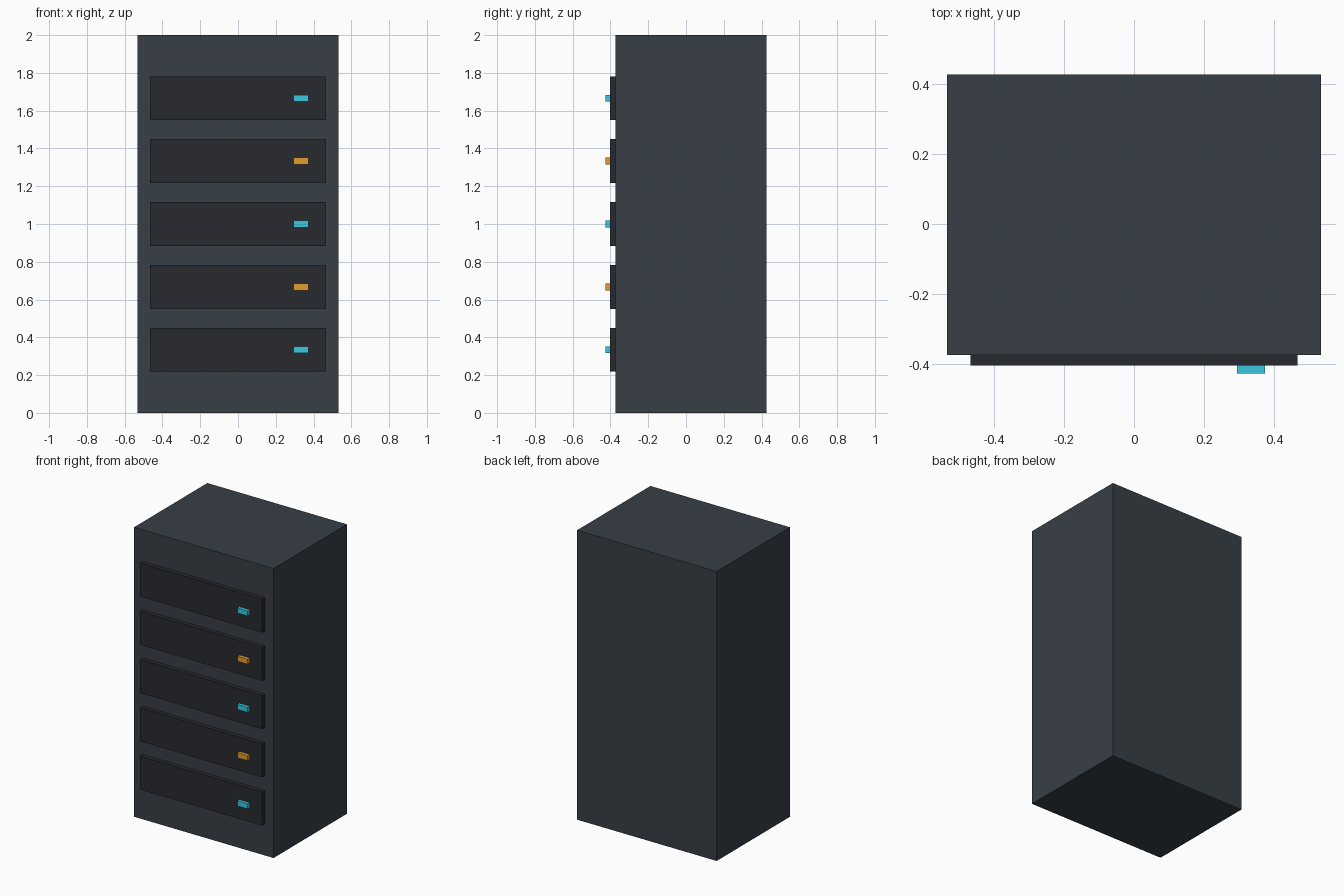
import bpy

if "Cube" in bpy.data.objects:
    bpy.data.objects.remove(bpy.data.objects["Cube"])


def material(name, rgb):
    # sRGB 0-255 to linear viewport colour
    lin = [(c / 255 / 12.92) if c < 11 else ((c / 255 + 0.055) / 1.055) ** 2.4 for c in rgb]
    mat = bpy.data.materials.new(name)
    mat.diffuse_color = (*lin, 1)
    mat.use_nodes = True
    mat.node_tree.nodes["Principled BSDF"].inputs["Base Color"].default_value = mat.diffuse_color
    return mat


def box(name, x, y, z, mat):
    """Box from (min, max) ranges on each axis."""
    ranges = (x, y, z)
    bpy.ops.mesh.primitive_cube_add(size=1, location=[(a + b) / 2 for a, b in ranges])
    obj = bpy.context.object
    obj.name = name
    obj.scale = [b - a for a, b in ranges]
    bpy.ops.object.transform_apply(location=False, rotation=False, scale=True)
    obj.data.materials.append(mat)
    return obj


steel = material("cabinet_steel", (56, 63, 71))
dark = material("panel_dark", (39, 42, 47))
cyan = material("light_cyan", (58, 201, 222))
amber = material("light_amber", (226, 158, 46))

# Cabinet body
box("cabinet", (-0.5333, 0.5333), (-0.3733, 0.4267), (0, 2), steel)

# Five front panels, each with an indicator light in alternating colours
for i in range(5):
    z = (i + 1) / 3
    box(f"panel_{i + 1}", (-0.4667, 0.4667), (-0.4033, -0.35), (z - 0.1155, z + 0.1155), dark)
    box(f"indicator_light_{i + 1}", (0.2933, 0.3733), (-0.4267, -0.4),
        (z - 0.0175, z + 0.0175), amber if i % 2 else cyan)
